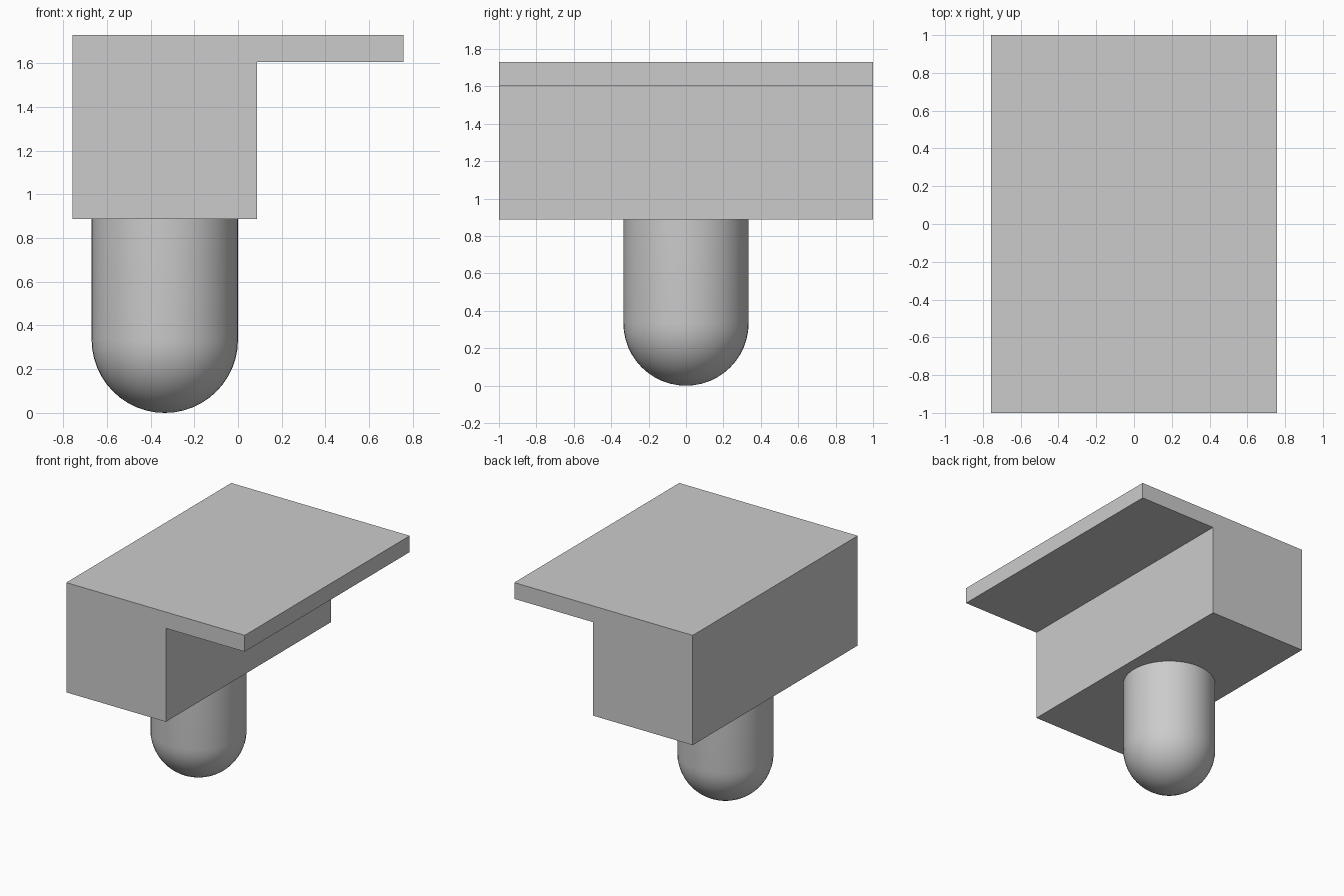
import bpy, bmesh
from math import sin, cos, pi, radians
from mathutils import Vector

if "Cube" in bpy.data.objects:
    bpy.data.objects.remove(bpy.data.objects["Cube"], do_unlink=True)

# Single plain grey
grey = bpy.data.materials.new("plain grey")
grey.use_nodes = True
colour = (0.6, 0.6, 0.6, 1)
grey.diffuse_color = colour
grey.node_tree.nodes["Principled BSDF"].inputs["Base Color"].default_value = colour


def make_object(name, bm):
    bmesh.ops.recalc_face_normals(bm, faces=bm.faces)
    mesh = bpy.data.meshes.new(name)
    bm.to_mesh(mesh)
    bm.free()
    mesh.materials.append(grey)
    obj = bpy.data.objects.new(name, mesh)
    bpy.context.collection.objects.link(obj)
    return obj


# Block with overhanging ledge: an L-shaped profile extruded front to back
LEFT, STEP, RIGHT = -0.757, 0.088, 0.757
BOTTOM, LEDGE, TOP = 0.888, 1.605, 1.73
profile = [(LEFT, BOTTOM), (STEP, BOTTOM), (STEP, LEDGE),
           (RIGHT, LEDGE), (RIGHT, TOP), (LEFT, TOP)]
bm = bmesh.new()
face = bm.faces.new([bm.verts.new((x, -1, z)) for x, z in profile])
extruded = bmesh.ops.extrude_face_region(bm, geom=[face])
moved = [g for g in extruded["geom"] if isinstance(g, bmesh.types.BMVert)]
bmesh.ops.translate(bm, verts=moved, vec=(0, 2, 0))
make_object("ledge_block", bm)

# Round-ended peg: quarter arc and straight side revolved about its axis
RADIUS, CENTRE_X, RINGS, SIDES = 0.335, -0.335, 12, 48
arc = [i * pi / 2 / RINGS for i in range(RINGS + 1)]
points = [(RADIUS * sin(a), RADIUS * (1 - cos(a))) for a in arc]
points += [(RADIUS, BOTTOM), (0, BOTTOM)]
bm = bmesh.new()
verts = [bm.verts.new((CENTRE_X + r, 0, z)) for r, z in points]
edges = [bm.edges.new(pair) for pair in zip(verts, verts[1:])]
bmesh.ops.spin(bm, geom=verts + edges, cent=(CENTRE_X, 0, 0), axis=(0, 0, 1),
               angle=2 * pi, steps=SIDES)
bmesh.ops.remove_doubles(bm, verts=bm.verts, dist=0.0001)
peg = make_object("round_ended_peg", bm)

bpy.ops.object.select_all(action="DESELECT")
peg.select_set(True)
bpy.context.view_layer.objects.active = peg
bpy.ops.object.shade_smooth_by_angle(angle=radians(30))
